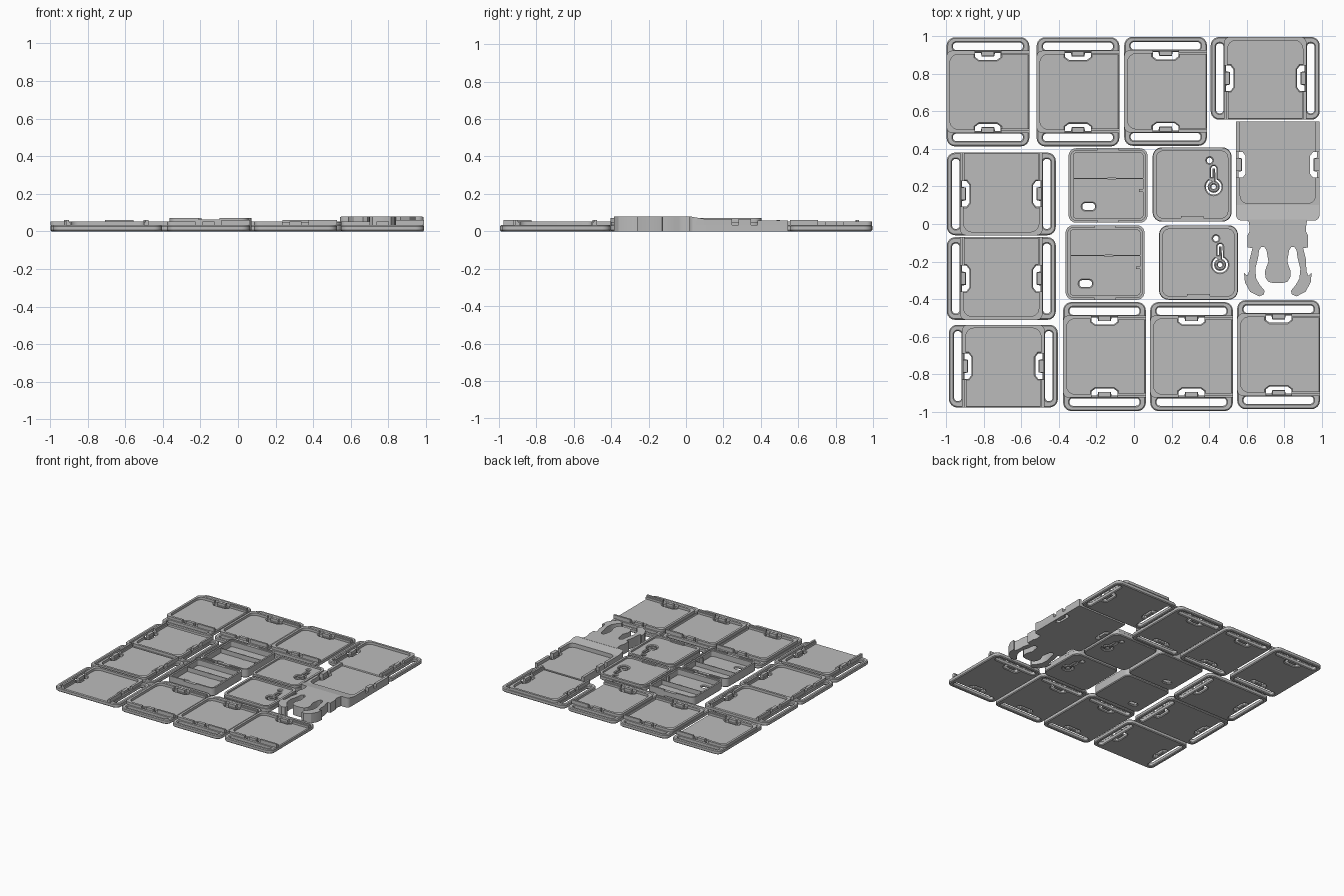
import bpy, bmesh, math
from mathutils import Matrix, Vector

if "Cube" in bpy.data.objects:
    bpy.data.objects.remove(bpy.data.objects["Cube"])

grey = bpy.data.materials.new("plain grey")
grey.diffuse_color = (0.5, 0.5, 0.5, 1)
grey.use_nodes = True
grey.node_tree.nodes["Principled BSDF"].inputs["Base Color"].default_value = grey.diffuse_color


def arc(cx, cy, r, a0, a1, n=6):
    """Points on an arc, angles in degrees."""
    return [(cx + r * math.cos(math.radians(a0 + (a1 - a0) * i / n)),
             cy + r * math.sin(math.radians(a0 + (a1 - a0) * i / n))) for i in range(n + 1)]


def circle(cx, cy, r, n=16):
    return arc(cx, cy, r, 0, 360, n)[:-1]


def rrect(x0, y0, x1, y1, r):
    """Rounded rectangle."""
    return (arc(x1 - r, y1 - r, r, 0, 90) + arc(x0 + r, y1 - r, r, 90, 180) +
            arc(x0 + r, y0 + r, r, 180, 270) + arc(x1 - r, y0 + r, r, 270, 360))


def rect(x0, y0, x1, y1):
    return [(x0, y0), (x1, y0), (x1, y1), (x0, y1)]


def flip(pts):
    """Mirror a loop across the x axis."""
    return [(x, -y) for x, y in reversed(pts)]


def turn(pts):
    """Quarter turn: +x becomes +y."""
    return [(-y, x) for x, y in pts]


def layer(bm, loops, z0, z1, bevel=0.0):
    """Extrude an outline with holes from z0 to z1 into bm."""
    cu = bpy.data.curves.new("tmp", 'CURVE')
    cu.dimensions = '2D'
    cu.fill_mode = 'BOTH'
    cu.extrude = (z1 - z0) / 2 - bevel
    cu.bevel_depth = bevel
    cu.bevel_resolution = 0
    cu.offset = -bevel
    for pts in loops:
        sp = cu.splines.new('POLY')
        sp.points.add(len(pts) - 1)
        for p, (x, y) in zip(sp.points, pts):
            p.co = (x, y, 0, 1)
        sp.use_cyclic_u = True
    ob = bpy.data.objects.new("tmp", cu)
    bpy.context.collection.objects.link(ob)
    dg = bpy.context.evaluated_depsgraph_get()
    dg.update()
    me = bpy.data.meshes.new_from_object(ob.evaluated_get(dg))
    me.transform(Matrix.Translation((0, 0, (z0 + z1) / 2)))
    part = bmesh.new()
    part.from_mesh(me)
    bmesh.ops.remove_doubles(part, verts=part.verts, dist=1e-5)
    bmesh.ops.recalc_face_normals(part, faces=part.faces)
    part.to_mesh(me)
    part.free()
    start = len(bm.verts)
    bm.from_mesh(me)
    bpy.data.objects.remove(ob)
    bpy.data.curves.remove(cu)
    bpy.data.meshes.remove(me)
    bm.verts.ensure_lookup_table()
    return bm.verts[start:]


def finish(bm, name, places):
    """Turn bm into one mesh and place copies (x, y, degrees)."""
    me = bpy.data.meshes.new(name)
    for f in bm.faces:
        f.material_index = 0
    bm.to_mesh(me)
    bm.free()
    me.materials.clear()
    me.materials.append(grey)
    for i, (x, y, a) in enumerate(places):
        ob = bpy.data.objects.new(f"{name}_{i + 1}", me)
        ob.location = (x, y, 0)
        ob.rotation_euler.z = math.radians(a)
        bpy.context.collection.objects.link(ob)
        if i == 0:
            bpy.ops.object.select_all(action='DESELECT')
            ob.select_set(True)
            bpy.context.view_layer.objects.active = ob
            bpy.ops.object.shade_smooth_by_angle(angle=math.radians(30))


# clip opening: a chamfered hole with a tab reaching into it
def clip_hole(v_in, v_out, half=0.068):
    return [(-half, v_out), (-half, v_in + 0.015), (-half + 0.02, v_in), (half - 0.02, v_in),
            (half, v_in + 0.015), (half, v_out), (0.038, v_out), (0.033, v_in + 0.018),
            (-0.033, v_in + 0.018), (-0.038, v_out)]


# ---- Strap trays: slotted plate, open-ended wall, rails and clips (open towards +x)
bm = bmesh.new()
slot = rrect(-0.186, 0.222, 0.186, 0.262, 0.018)
hole = clip_hole(0.17, 0.208)
layer(bm, [rrect(-0.22, -0.29, 0.22, 0.29, 0.045), slot, flip(slot), hole, flip(hole)], 0, 0.033, 0.006)
wall = ([(-0.068, 0.219)] + arc(-0.19, 0.189, 0.03, 90, 180) + arc(-0.19, -0.189, 0.03, 180, 270) +
        [(-0.068, -0.219), (-0.068, -0.2)] + arc(-0.157, -0.155, 0.045, 270, 180) +
        arc(-0.157, 0.155, 0.045, 180, 90) + [(-0.068, 0.2)])
layer(bm, [wall], 0.031, 0.053)
for pts, top in ((rect(0.07, 0.204, 0.22, 0.219), 0.061),
                 (rect(0.07, 0.195, 0.22, 0.204), 0.05),
                 (rect(-0.033, 0.19, 0.033, 0.215), 0.053)):
    layer(bm, [pts], 0.031, top)
    layer(bm, [flip(pts)], 0.031, top)
finish(bm, "strap_tray", [
    (-0.777, 0.703, 0), (-0.298, 0.703, 0), (0.168, 0.706, 0), (0.698, 0.775, -90),
    (-0.706, 0.16, 90), (-0.706, -0.29, 90), (-0.695, -0.756, -90),
    (-0.157, -0.705, 0), (0.306, -0.705, 0), (0.769, -0.695, 0)])

# ---- Lids: shallow rimmed plate with a sprung button and a pin hole
bm = bmesh.new()
cx, cy = 0.115, -0.012
button = (arc(cx, cy, 0.042, 110, 430, 20) + [(cx + 0.014, 0.085)] + arc(cx, 0.085, 0.014, 0, 180)[1:] +
          [(cx - 0.014, 0.04), (cx - 0.007, 0.04), (cx - 0.007, 0.085)] +
          [(cx + 0.007, 0.085)] + arc(cx, cy, 0.032, 430, 110, 20))
layer(bm, [rrect(-0.21, -0.198, 0.21, 0.198, 0.05), button, circle(cx, cy, 0.012),
           circle(0.093, 0.128, 0.015)], 0, 0.036, 0.006)
layer(bm, [rrect(-0.208, -0.196, 0.208, 0.196, 0.05), rrect(-0.19, -0.178, 0.19, 0.178, 0.035)], 0.03, 0.05)
layer(bm, [rect(-0.06, -0.18, 0.06, -0.168)], 0.034, 0.046)
finish(bm, "case_lid", [(0.309, 0.21, 0), (0.343, -0.205, 0)])

# ---- Cases: deep box with stepped wall, notches and a thin divider spring
bm = bmesh.new()
layer(bm, [rrect(-0.21, -0.198, 0.21, 0.198, 0.04), rrect(-0.137, -0.13, -0.07, -0.094, 0.015)], 0, 0.018, 0.006)
layer(bm, [rrect(-0.21, -0.198, 0.21, 0.198, 0.04), rrect(-0.185, -0.173, 0.185, 0.173, 0.015)], 0.012, 0.062)
rim = ([(-0.055, 0.198)] + arc(-0.17, 0.158, 0.04, 90, 180) + arc(-0.17, -0.158, 0.04, 180, 270) +
       [(-0.055, -0.198), (-0.055, -0.185)] + arc(-0.17, -0.158, 0.027, 270, 180) +
       arc(-0.17, 0.158, 0.027, 180, 90) + [(-0.055, 0.185)])
layer(bm, [rim], 0.062, 0.071)
layer(bm, [[(-x, y) for x, y in reversed(rim)]], 0.062, 0.071)
layer(bm, [[(-0.185, 0.034), (-0.01, 0.034), (0.02, 0.03), (0.05, 0.034), (0.185, 0.034),
            (0.185, 0.04), (0.05, 0.04), (0.02, 0.044), (-0.01, 0.04), (-0.185, 0.04)]], 0.012, 0.055)
layer(bm, [rect(0.165, -0.035, 0.187, -0.02)], 0.012, 0.06)
finish(bm, "case_box", [(-0.138, 0.205, 0), (-0.154, -0.205, 0)])

# ---- Buckle: open-ended tray, sloped shoulder, neck with sprung prongs and tongue
bm = bmesh.new()
W = 0.222
hole = [(x + 0.315, y) for x, y in clip_hole(0.172, 0.208)]
sides = [turn(hole), turn(flip(hole))]
base = [(W, 0.545), (-W, 0.545)] + arc(-W + 0.03, 0.048, 0.03, 180, 270) + arc(W - 0.03, 0.048, 0.03, 270, 360)
layer(bm, [base] + sides, 0, 0.033)
well = ([(-W, 0.247), (-W, 0.1), (W, 0.1), (W, 0.247), (0.2, 0.247)] +
        arc(0.16, 0.15, 0.04, 0, -90) + arc(-0.16, 0.15, 0.04, 270, 180) + [(-0.2, 0.247)])
layer(bm, [well], 0.031, 0.066)
shoulder = [(W, 0.1), (-W, 0.1)] + arc(-W + 0.03, 0.048, 0.03, 180, 270) + arc(W - 0.03, 0.048, 0.03, 270, 360)
for v in layer(bm, [shoulder], 0.031, 0.08):
    if v.co.z > 0.07:
        v.co.z = 0.08 - 0.014 * max(0, v.co.y - 0.018) / 0.082
for s in (-1, 1):
    layer(bm, [rect(min(s * 0.2, s * W), 0.383, max(s * 0.2, s * W), 0.545)], 0.031, 0.059)
    layer(bm, [rect(min(s * 0.192, s * W), 0.282, max(s * 0.192, s * W), 0.348)], 0.031, 0.066)
half = [(0.157, 0.025), (0.15, -0.015), (0.15, -0.04), (0.16, -0.06), (0.16, -0.125), (0.135, -0.128),
        (0.15, -0.19), (0.152, -0.25), (0.162, -0.275), (0.18, -0.26), (0.175, -0.31), (0.148, -0.36),
        (0.1, -0.385), (0.075, -0.375), (0.07, -0.355), (0.095, -0.325), (0.115, -0.29), (0.12, -0.24),
        (0.105, -0.18), (0.1, -0.14), (0.088, -0.122), (0.072, -0.122), (0.06, -0.14), (0.05, -0.2),
        (0.068, -0.25), (0.066, -0.285), (0.05, -0.308), (0.02, -0.315)]
layer(bm, [half + [(-x, y) for x, y in reversed(half)]], 0, 0.08)
finish(bm, "buckle", [(0.765, 0, 0)])
